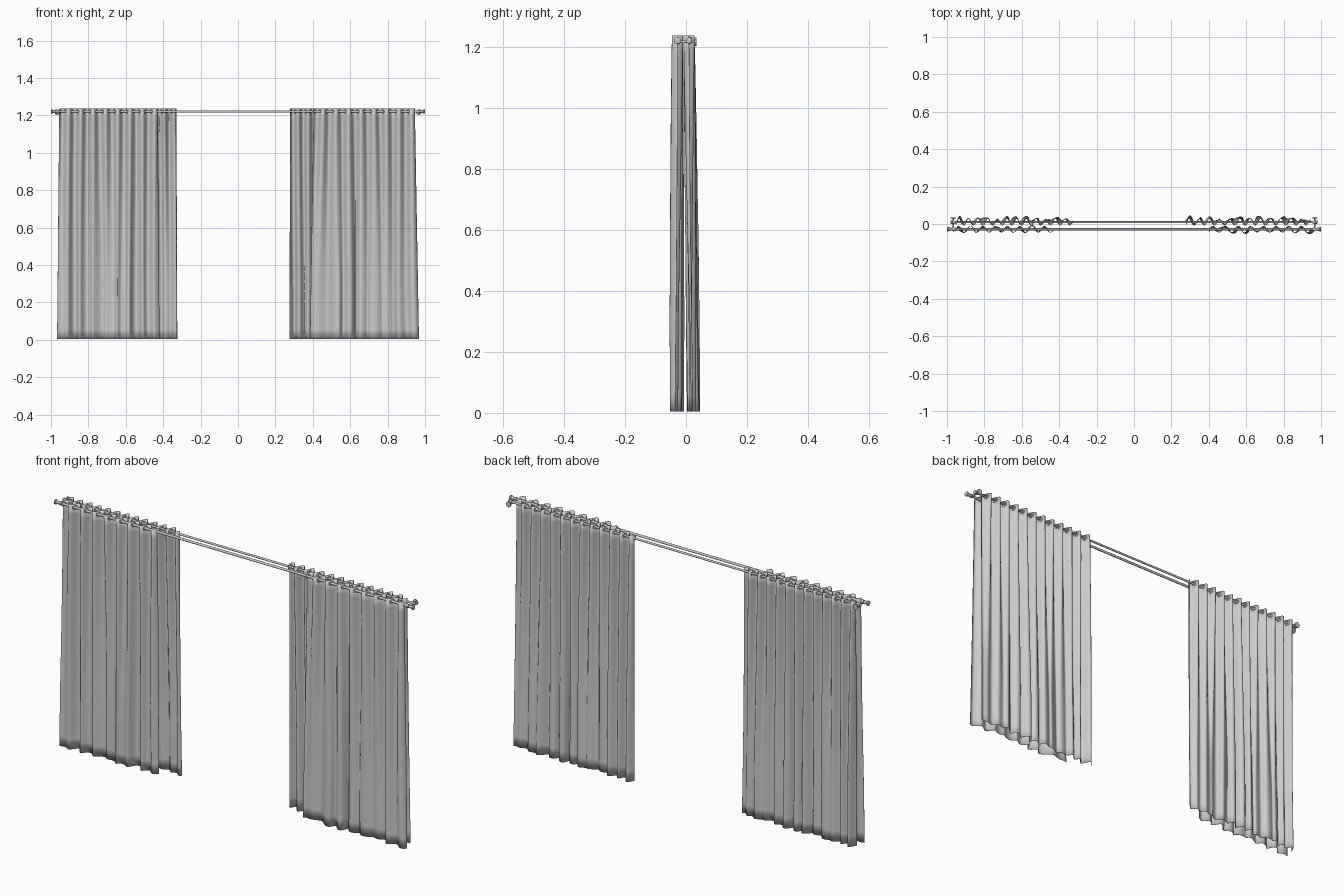
import bpy, bmesh, math, random
from mathutils import Vector

if "Cube" in bpy.data.objects:
    bpy.data.objects.remove(bpy.data.objects["Cube"])

ROD_Z = 1.221
TOP = 1.238
BOTTOM = 0.004


def finish(bm, name, angle=40):
    bmesh.ops.recalc_face_normals(bm, faces=bm.faces)
    me = bpy.data.meshes.new(name)
    bm.to_mesh(me)
    bm.free()
    ob = bpy.data.objects.new(name, me)
    bpy.context.collection.objects.link(ob)
    bpy.context.view_layer.objects.active = ob
    ob.select_set(True)
    bpy.ops.object.shade_smooth_by_angle(angle=math.radians(angle))
    ob.select_set(False)
    return ob


def lathe(bm, origin, axis, profile, sides=16):
    """Revolve (distance, radius) pairs about an axis."""
    axis = Vector(axis).normalized()
    u = axis.orthogonal().normalized()
    v = axis.cross(u)
    rings = []
    for d, r in profile:
        rings.append([bm.verts.new(Vector(origin) + axis * d + r * (
            u * math.cos(2 * math.pi * i / sides) + v * math.sin(2 * math.pi * i / sides)))
            for i in range(sides)])
    for a, b in zip(rings, rings[1:]):
        for i in range(sides):
            j = (i + 1) % sides
            bm.faces.new((a[i], a[j], b[j], b[i]))
    bm.faces.new(rings[0])
    bm.faces.new(rings[-1])


def eyelet(bm, centre, axis, major=0.0105, minor=0.0024, n=16, m=6):
    u = axis.orthogonal().normalized()
    v = axis.cross(u)
    grid = []
    for i in range(n):
        a = 2 * math.pi * i / n
        out = u * math.cos(a) + v * math.sin(a)
        grid.append([bm.verts.new(centre + out * (major + minor * math.cos(2 * math.pi * k / m))
                                  + axis * minor * math.sin(2 * math.pi * k / m)) for k in range(m)])
    for i in range(n):
        for k in range(m):
            p, q = grid[i], grid[(i + 1) % n]
            bm.faces.new((p[k], q[k], q[(k + 1) % m], p[(k + 1) % m]))


def curtain(name, top_x, bottom_x, rod_y, spread_y, waves, seed):
    """Pleated cloth: even waves on the rod, irregular folds toward the hem."""
    rnd = random.Random(seed)
    ph = [rnd.uniform(0, 2 * math.pi) for _ in range(5)]
    amp_top = 0.018
    nx, nz = waves * 14, 24

    def point(s, t):
        x = top_x[0] + (top_x[1] - top_x[0]) * s
        xb = bottom_x[0] + (bottom_x[1] - bottom_x[0]) * s
        x += (xb - x) * t
        w = 2 * math.pi * waves * s
        k = min(1, t * 1.3)
        drift = k * (0.9 * math.sin(7 * s + ph[0] + t) + 0.5 * math.sin(17 * s + ph[1]))
        gain = 1 - k * (0.40 + 0.35 * math.sin(11 * s + ph[2]))
        y = amp_top * gain * math.sin(w + drift)
        y += k * 0.007 * math.sin(w * 0.41 + ph[3] + 0.8 * t)
        y += k * 0.004 * math.sin(w * 0.23 + ph[4])
        sway = 0.006 * math.cos(w + ph[1]) * math.sin(math.pi * s) * k
        return Vector((x + sway, rod_y + y + spread_y * t, TOP + (BOTTOM - TOP) * t))

    bm = bmesh.new()
    rows = [[bm.verts.new(point(i / nx, j / nz)) for i in range(nx + 1)] for j in range(nz + 1)]
    for a, b in zip(rows, rows[1:]):
        for i in range(nx):
            bm.faces.new((a[i], b[i], b[i + 1], a[i + 1]))
    cloth = finish(bm, name, 80)
    mod = cloth.modifiers.new("cloth_thickness", 'SOLIDIFY')
    mod.thickness = 0.0015
    mod.offset = 0

    # Eyelets where the cloth crosses the rod
    bm = bmesh.new()
    dx = (top_x[1] - top_x[0]) / waves
    for i in range(waves * 2):
        s = (i + (0.12 if i == 0 else 0)) / (2 * waves)
        slope = amp_top * 2 * math.pi / dx * (1 if i % 2 == 0 else -1)
        normal = Vector((slope, -1, 0)).normalized()
        eyelet(bm, Vector((top_x[0] + s * (top_x[1] - top_x[0]), rod_y, ROD_Z)), normal)
    finish(bm, name + "_eyelets")


FRONT_Y, BACK_Y = -0.028, 0.010

# Curtains
curtain("front_curtain_left", (-0.955, -0.43), (-0.967, -0.42), FRONT_Y, -0.004, 8, 3)
curtain("front_curtain_right", (0.405, 0.945), (0.385, 0.967), FRONT_Y, -0.004, 8, 8)
curtain("back_curtain_left", (-0.95, -0.33), (-0.955, -0.325), BACK_Y, 0.014, 12, 5)
curtain("back_curtain_right", (0.28, 0.935), (0.275, 0.945), BACK_Y, 0.014, 12, 12)

# Rods with end caps
for name, y, half, r in (("front_rod", FRONT_Y, 1.0, 0.006), ("back_rod", BACK_Y, 0.98, 0.005)):
    bm = bmesh.new()
    c = r * 2
    prof = [(-half, c * 0.75), (-half + 0.002, c), (-half + 0.008, c), (-half + 0.011, c * 0.7),
            (-half + 0.024, c * 0.65), (-half + 0.026, r)]
    prof += [(-d, rad) for d, rad in reversed(prof)]
    lathe(bm, (0, y, ROD_Z), (1, 0, 0), prof)
    finish(bm, name)

# Double wall brackets: arm, rod collars and round wall plate
for side, x in (("left", -0.966), ("right", 0.966)):
    bm = bmesh.new()
    lathe(bm, (x, FRONT_Y, ROD_Z - 0.004), (0, 1, 0),
          [(0, 0.004), (0.056, 0.004), (0.057, 0.014), (0.062, 0.014)])
    for y in (FRONT_Y, BACK_Y):
        lathe(bm, (x - 0.005, y, ROD_Z), (1, 0, 0), [(0, 0.0095), (0.01, 0.0095)])
    finish(bm, "bracket_" + side)
